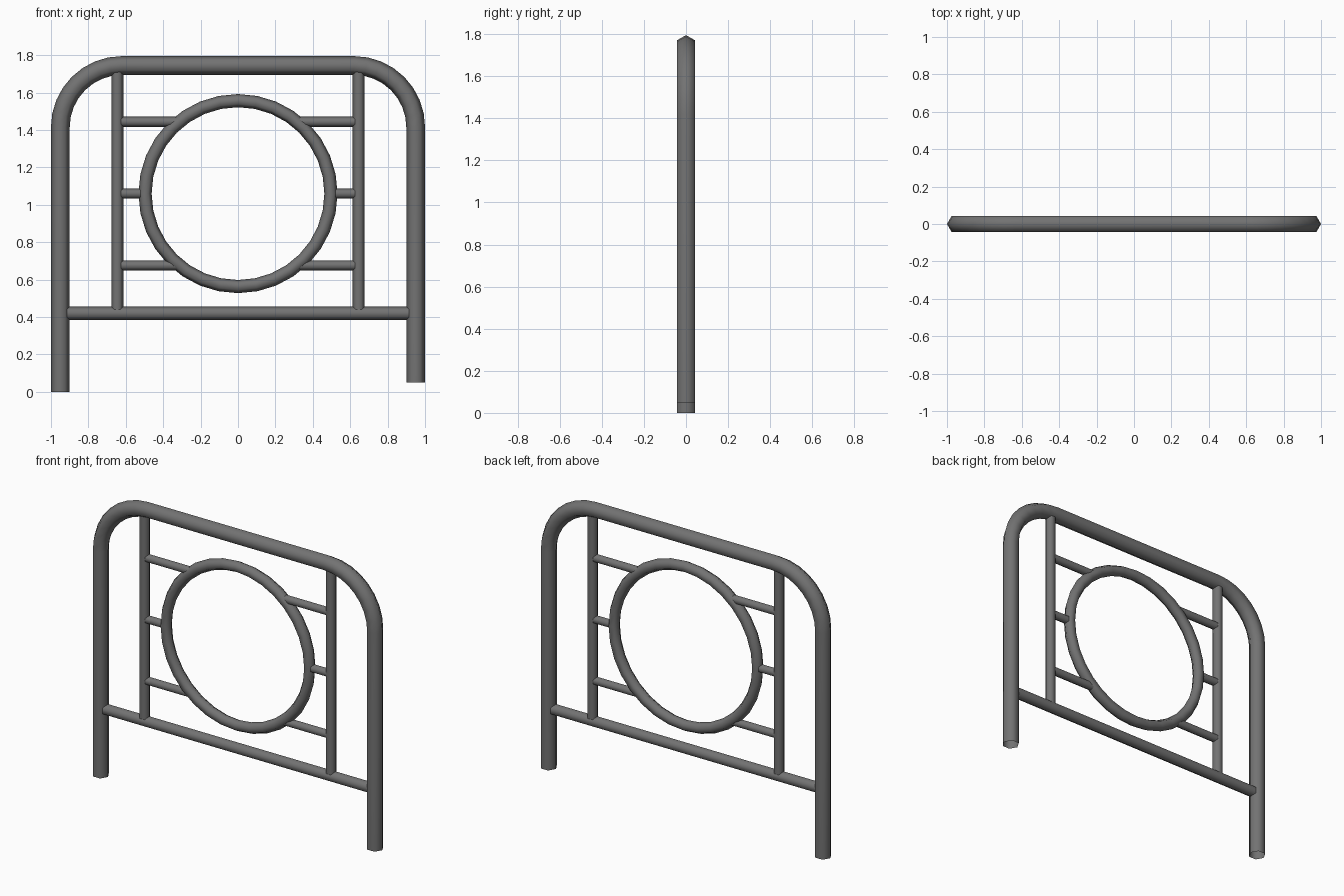
import bpy
import bmesh
from math import cos, sin, pi, tau
from mathutils import Vector

default = bpy.data.objects.get("Cube")
if default:
    bpy.data.objects.remove(default, do_unlink=True)

SIDES = 6
DEPTH = Vector((0, 1, 0))

# Single painted metal colour
grey = bpy.data.materials.new("grey_metal")
grey.use_nodes = True
colour = (0.17, 0.17, 0.17, 1)
grey.diffuse_color = colour
grey.node_tree.nodes["Principled BSDF"].inputs["Base Color"].default_value = colour


def tube(name, path, radius, closed=False):
    """Sweep an open-ended hexagonal tube along (x, z) points."""
    points = [Vector((x, 0, z)) for x, z in path]
    count = len(points)
    bm = bmesh.new()
    loops = []
    for i, p in enumerate(points):
        before = points[i - 1] if closed or i > 0 else None
        after = points[(i + 1) % count] if closed or i < count - 1 else None
        d_in = (p - before).normalized() if before else (after - p).normalized()
        d_out = (after - p).normalized() if after else d_in
        tangent = (d_in + d_out).normalized()
        # Widen the mitre so the tube keeps its thickness around bends
        across = DEPTH.cross(tangent) / tangent.dot(d_in)
        loops.append([bm.verts.new(p + radius * (across * cos(tau * k / SIDES)
                                                 + DEPTH * sin(tau * k / SIDES)))
                      for k in range(SIDES)])
    for i in range(count if closed else count - 1):
        a, b = loops[i], loops[(i + 1) % count]
        for k in range(SIDES):
            n = (k + 1) % SIDES
            bm.faces.new((a[k], a[n], b[n], b[k])).smooth = True
    bmesh.ops.recalc_face_normals(bm, faces=bm.faces)
    mesh = bpy.data.meshes.new(name)
    bm.to_mesh(mesh)
    bm.free()
    mesh.materials.append(grey)
    obj = bpy.data.objects.new(name, mesh)
    bpy.context.collection.objects.link(obj)
    return obj


def arc(cx, cz, radius, start, end, steps):
    return [(cx + radius * cos(start + (end - start) * i / steps),
             cz + radius * sin(start + (end - start) * i / steps))
            for i in range(steps + 1)]


# Outer hoop: two legs, rounded corners and top rail (left leg is shorter)
bend, corner_x, corner_z = 0.33, 0.62, 1.415
hoop = [(-0.95, 0)]
hoop += arc(-corner_x, corner_z, bend, pi, pi / 2, 8)
hoop += arc(corner_x, corner_z, bend, pi / 2, 0, 8)
hoop += [(0.95, 0.05)]
tube("outer_hoop", hoop, 0.05)

# Lower crossbar between the legs
tube("lower_crossbar", [(-0.915, 0.42), (0.915, 0.42)], 0.036)

# Central ring
ring_z = 1.06
tube("centre_ring", arc(0, ring_z, 0.497, 0, tau, 32)[:-1], 0.035, closed=True)

# Uprights and the short rungs that hold the ring
for side, sign in (("left", 1), ("right", -1)):
    tube(side + "_upright", [(sign * 0.645, 0.44), (sign * 0.645, 1.72)], 0.032)
    for level, offset, inner in (("upper", 0.384, 0.33),
                                 ("middle", 0, 0.52),
                                 ("lower", -0.384, 0.33)):
        z = ring_z + offset
        tube(f"{side}_{level}_rung", [(sign * inner, z), (sign * 0.627, z)], 0.027)
